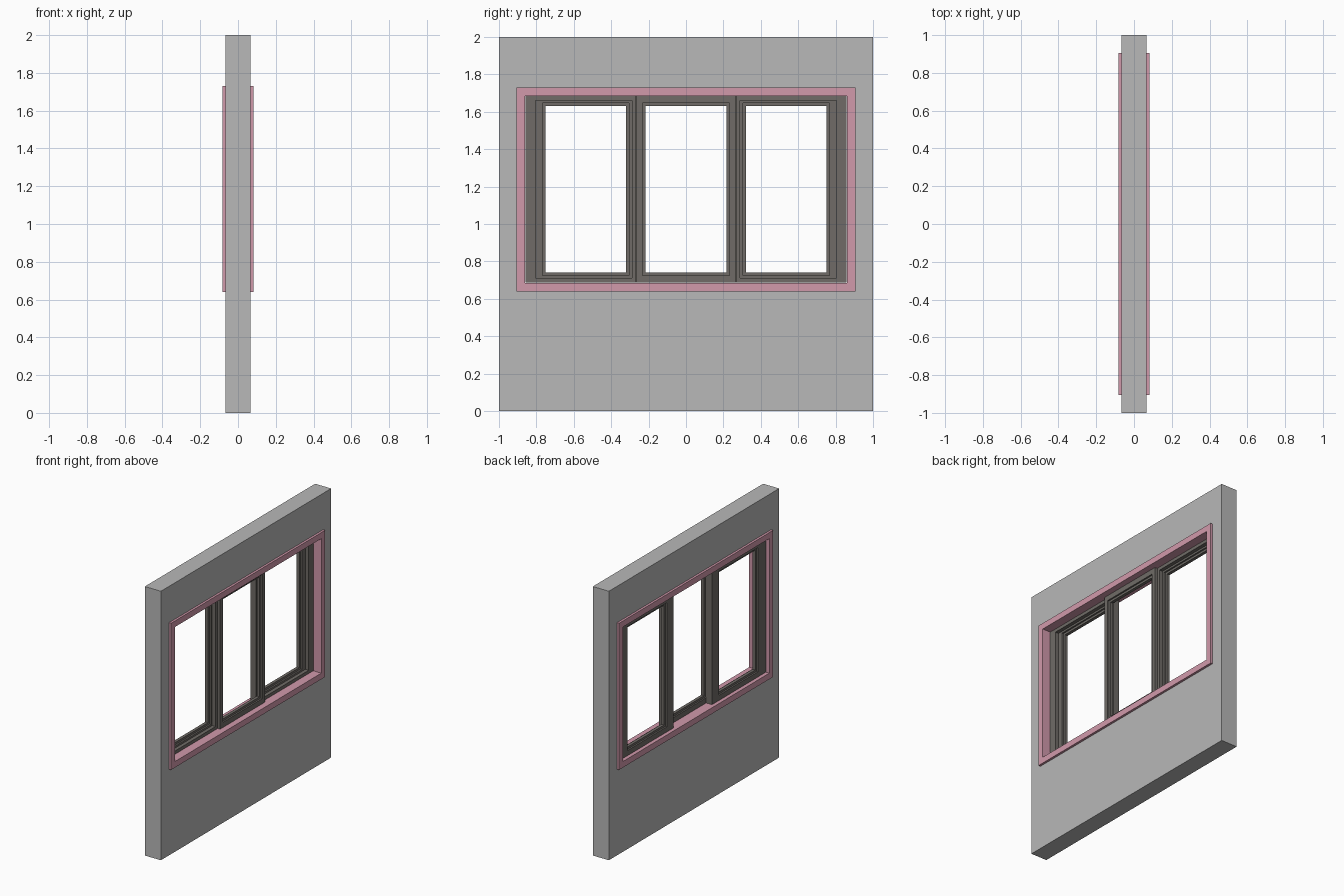
import bpy, bmesh

if "Cube" in bpy.data.objects:
    bpy.data.objects.remove(bpy.data.objects["Cube"])


def material(name, r, g, b):
    m = bpy.data.materials.new(name)
    m.diffuse_color = (r, g, b, 1)
    m.use_nodes = True
    m.node_tree.nodes["Principled BSDF"].inputs["Base Color"].default_value = m.diffuse_color
    return m


GREY = material("wall grey", 0.48, 0.48, 0.48)
PINK = material("trim pink", 0.64, 0.32, 0.41)
DARK = material("frame dark grey", 0.16, 0.148, 0.135)


def ring(name, x0, x1, outer, inner, mat):
    """Rectangular frame in the YZ plane; rectangles are (y0, y1, z0, z1)."""
    bm = bmesh.new()

    def loop(x, r):
        y0, y1, z0, z1 = r
        return [bm.verts.new((x, y, z)) for y, z in
                ((y0, z0), (y1, z0), (y1, z1), (y0, z1))]

    loops = [loop(x0, outer), loop(x1, outer), loop(x1, inner), loop(x0, inner)]
    for a, b in zip(loops, loops[1:] + loops[:1]):
        for i in range(4):
            j = (i + 1) % 4
            bm.faces.new((a[i], a[j], b[j], b[i]))
    bmesh.ops.recalc_face_normals(bm, faces=bm.faces)
    me = bpy.data.meshes.new(name)
    bm.to_mesh(me)
    bm.free()
    me.materials.append(mat)
    ob = bpy.data.objects.new(name, me)
    bpy.context.collection.objects.link(ob)
    return ob


def mirrored(r, side):
    return r if side > 0 else (-r[1], -r[0], r[2], r[3])


def inset(r, d):
    return (r[0] + d, r[1] - d, r[2] + d, r[3] - d)


WALL = 0.066
FACE = 0.083
OPENING = (-0.86, 0.86, 0.685, 1.685)
Z0, Z1 = 0.686, 1.684

# Wall with window hole
ring("wall", -WALL, WALL, (-1, 1, 0, 2), inset(OPENING, -0.01), GREY)

# Reveal lining and raised casing on both faces
ring("reveal_lining", -WALL, WALL, inset(OPENING, -0.01), OPENING, PINK)
casing = inset(OPENING, -0.045)
ring("casing_right", WALL, FACE, casing, OPENING, PINK)
ring("casing_left", -FACE, -WALL, casing, OPENING, PINK)

# Middle sash, set forward, with a recessed bead round the opening
middle_hole = (-0.216, 0.216, 0.74, 1.63)
ring("middle_sash", -0.008, 0.038, (-0.265, 0.265, Z0, Z1),
     inset(middle_hole, -0.016), DARK)
ring("middle_bead", 0.003, 0.026, inset(middle_hole, -0.016), middle_hole, DARK)

# Side sashes, set back, each with a jamb step and a recessed bead
for side, label in ((1, "back"), (-1, "front")):
    hole = (0.322, 0.751, 0.74, 1.63)
    lip = inset(hole, -0.016)
    body = (0.225, 0.859, Z0, Z1)
    ring(label + "_sash", -0.056, -0.009, mirrored(body, side),
         mirrored(lip, side), DARK)
    ring(label + "_bead", -0.044, -0.021, mirrored(lip, side),
         mirrored(hole, side), DARK)
    # Raised outer track around the fixed light
    ring(label + "_track", -0.009, 0.018, mirrored((0.266, 0.859, Z0, Z1), side),
         mirrored((0.29, 0.805, 0.71, 1.66), side), DARK)
